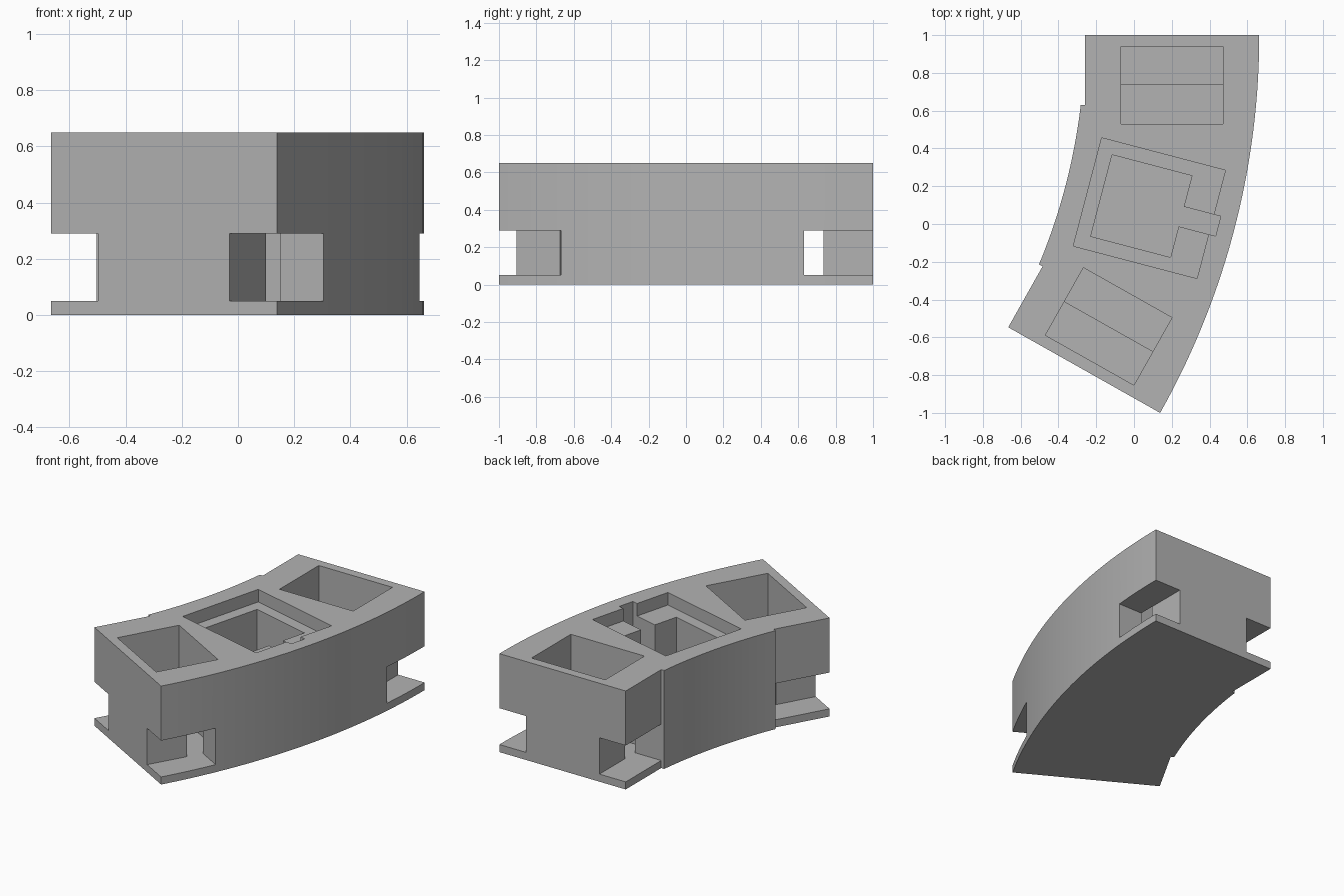
import bpy
import bmesh
from math import sin, cos, radians, sqrt, asin

old = bpy.data.objects.get("Cube")
if old:
    bpy.data.objects.remove(old, do_unlink=True)

# Curved block layout: both arcs share one centre
CX, CY = -3.411, 1.0
R_IN, R_OUT = 3.151, 4.074
SWEEP = radians(29.4)
HEIGHT, BASE, SLOT_TOP = 0.65, 0.05, 0.29
POCKET_IN, POCKET_OUT = 3.343, 3.881
END = 0.37                      # length of the straight connector ends
NECK = 0.265                    # length of the connector neck
OVER = 0.3                      # how far cutters reach past the body

grey = bpy.data.materials.new("stone_grey")
grey.use_nodes = True
color = (0.45, 0.45, 0.45, 1)
grey.diffuse_color = color
grey.node_tree.nodes["Principled BSDF"].inputs["Base Color"].default_value = color


def place(r, t, angle):
    """Point at radial distance r and tangential offset t, at a clockwise angle."""
    return (CX + r * cos(angle) + t * sin(angle),
            CY - r * sin(angle) + t * cos(angle))


def prism(name, points, z0, z1):
    bm = bmesh.new()
    face = bm.faces.new([bm.verts.new((x, y, z0)) for x, y in points])
    top = bmesh.ops.extrude_face_region(bm, geom=[face])
    verts = [g for g in top["geom"] if isinstance(g, bmesh.types.BMVert)]
    bmesh.ops.translate(bm, verts=verts, vec=(0, 0, z1 - z0))
    bmesh.ops.recalc_face_normals(bm, faces=bm.faces)
    mesh = bpy.data.meshes.new(name)
    bm.to_mesh(mesh)
    bm.free()
    mesh.materials.append(grey)
    ob = bpy.data.objects.new(name, mesh)
    bpy.context.collection.objects.link(ob)
    return ob


def arc(radius, start, stop, steps):
    return [place(radius, 0, start + (stop - start) * i / steps)
            for i in range(steps + 1)]


# Body outline: outer arc, then inner arc with straight shaved ends
step_r = sqrt(R_IN ** 2 - END ** 2)
edge = asin(END / R_IN)
outline = arc(R_OUT, 0, SWEEP, 36)
outline += [place(R_IN, 0, SWEEP), place(R_IN, END, SWEEP)]
outline += arc(R_IN, SWEEP - edge, edge, 24)
outline += [place(R_IN, -END, 0), place(R_IN, 0, 0)]
body = prism("curved_block", outline, 0, HEIGHT)
cutters = []


def cut_box(name, r0, r1, t0, t1, angle, z0, z1, sign=1):
    pts = [(r0, t0), (r1, t0), (r1, t1), (r0, t1)]
    cutters.append(prism(name, [place(r, sign * t, angle) for r, t in pts], z0, z1))


# Connector at each end: open pocket, deep half, side notches and cross slot
for end, angle, sign in (("back", 0, -1), ("front", SWEEP, 1)):
    cut_box(end + "_pocket", POCKET_IN, POCKET_OUT, 0.06, 0.47, angle,
            SLOT_TOP + 0.01, HEIGHT + OVER, sign)
    cut_box(end + "_deep_pocket", POCKET_IN, POCKET_OUT, NECK, 0.47, angle,
            BASE, HEIGHT + OVER, sign)
    cut_box(end + "_inner_notch", R_IN - OVER, POCKET_IN, -OVER, END, angle,
            BASE, SLOT_TOP, sign)
    cut_box(end + "_outer_notch", POCKET_OUT, R_OUT + OVER, -OVER, END, angle,
            BASE, SLOT_TOP, sign)
    cut_box(end + "_cross_slot", R_IN - OVER, R_OUT + OVER, NECK, END, angle,
            BASE, SLOT_TOP, sign)

# Middle: shallow lid recess over a deep compartment with a side channel
mid = SWEEP / 2
cut_box("lid_recess", 3.272, 3.949, -0.296, 0.296, mid, 0.567, HEIGHT + OVER)
cut_box("compartment", 3.348, 3.785, -0.223, 0.223, mid, BASE, HEIGHT + OVER)
cut_box("channel", 3.6, 3.987, -0.054, 0.054, mid, BASE, HEIGHT + OVER)

# Carve everything, then drop the cutters
for cutter in cutters:
    cutter.hide_render = True
    mod = body.modifiers.new(cutter.name, 'BOOLEAN')
    mod.operation = 'DIFFERENCE'
    mod.solver = 'EXACT'
    mod.object = cutter
deps = bpy.context.evaluated_depsgraph_get()
carved = bpy.data.meshes.new_from_object(body.evaluated_get(deps))
body.modifiers.clear()
body.data = carved
carved.name = "curved_block"
for cutter in cutters:
    bpy.data.objects.remove(cutter, do_unlink=True)

# Smooth the arcs, keep the corners crisp
bpy.ops.object.select_all(action='DESELECT')
body.select_set(True)
bpy.context.view_layer.objects.active = body
bpy.ops.object.shade_smooth_by_angle(angle=radians(10))
